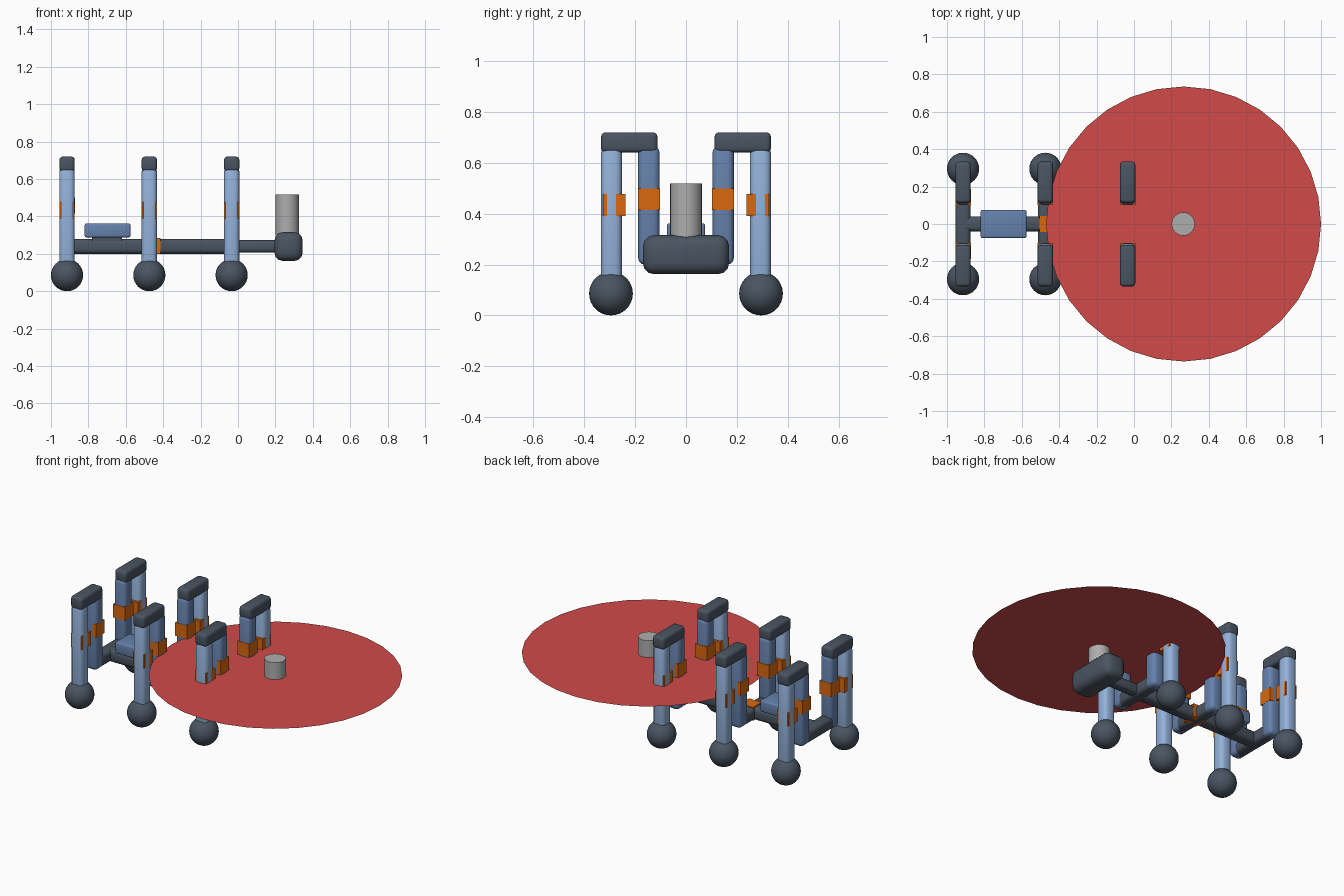
import bpy, bmesh, math
from mathutils import Matrix

if "Cube" in bpy.data.objects:
    bpy.data.objects.remove(bpy.data.objects["Cube"])


def material(name, rgb):
    m = bpy.data.materials.new(name)
    m.diffuse_color = (*rgb, 1)
    m.use_nodes = True
    m.node_tree.nodes["Principled BSDF"].inputs["Base Color"].default_value = m.diffuse_color
    return m


DARK = material("dark slate", (0.068, 0.089, 0.119))
BLUE = material("steel blue", (0.133, 0.223, 0.42))
LIGHT = material("light blue", (0.296, 0.448, 0.71))
ORANGE = material("orange", (0.70, 0.14, 0.005))
GREY = material("grey", (0.42, 0.42, 0.42))
RED = material("red", (0.637, 0.068, 0.068))


def finish(bm, name, mat, smooth=True):
    bmesh.ops.recalc_face_normals(bm, faces=bm.faces)
    mesh = bpy.data.meshes.new(name)
    bm.to_mesh(mesh)
    bm.free()
    mesh.materials.append(mat)
    ob = bpy.data.objects.new(name, mesh)
    bpy.context.collection.objects.link(ob)
    if smooth:
        bpy.context.view_layer.objects.active = ob
        bpy.ops.object.select_all(action='DESELECT')
        ob.select_set(True)
        bpy.ops.object.shade_smooth_by_angle(angle=math.radians(35))
    return ob


def box(name, mat, x, y, z, bevel=0.0):
    """Rounded box given by (min, max) on each axis."""
    bm = bmesh.new()
    size = [b - a for a, b in (x, y, z)]
    mid = [(a + b) / 2 for a, b in (x, y, z)]
    bmesh.ops.create_cube(bm, size=1, matrix=Matrix.Translation(mid) @ Matrix.Diagonal((*size, 1)))
    if bevel:
        bmesh.ops.bevel(bm, geom=bm.edges[:], offset=bevel, segments=3,
                        profile=0.5, affect='EDGES')
    return finish(bm, name, mat, bevel > 0)


def around(c, half):
    return (c - half, c + half)


# Six legs, each an inner post, a top bridge, an outer post and a ball foot
for row, lx in zip(("rear", "middle", "front"), (-0.914, -0.474, -0.034)):
    for side, s in (("right", -1), ("left", 1)):
        tag = f"{row}_{side}"
        box(tag + "_inner_post", BLUE, around(lx, 0.041), around(s * 0.146, 0.042), (0.2, 0.665), 0.024)
        box(tag + "_inner_band", ORANGE, around(lx, 0.0415), around(s * 0.145, 0.043), (0.415, 0.50))
        box(tag + "_outer_post", LIGHT, around(lx, 0.041), around(s * 0.293, 0.041), (0.09, 0.665), 0.026)
        box(tag + "_outer_band", ORANGE, around(lx, 0.0402), around(s * 0.282, 0.044), (0.39, 0.478))
        box(tag + "_bridge", DARK, around(lx, 0.041), around(s * 0.223, 0.111), (0.64, 0.72), 0.018)
        bm = bmesh.new()
        bmesh.ops.create_uvsphere(bm, u_segments=32, v_segments=16, radius=0.086,
                                  matrix=Matrix.Translation((lx, s * 0.295, 0.086)))
        finish(bm, tag + "_foot", DARK)
    # Crossbar joining the pair to the spine
    box(row + "_crossbar", DARK, around(lx, 0.04), (-0.17, 0.17), (0.2, 0.28), 0.024)

# Spine, neck and middle joint band
box("spine", DARK, (-0.95, 0.0), (-0.04, 0.04), (0.2, 0.28), 0.024)
box("neck", DARK, (-0.03, 0.25), (-0.033, 0.033), (0.207, 0.273), 0.02)
box("spine_band", ORANGE, (-0.505, -0.415), (-0.044, 0.044), (0.2, 0.285))

# Battery pack on the spine
box("battery_pack", BLUE, (-0.82, -0.575), (-0.075, 0.075), (0.288, 0.362), 0.01)
box("pack_mount", DARK, (-0.78, -0.62), (-0.035, 0.035), (0.26, 0.292))

# Head with sensor cylinder
box("head", DARK, (0.195, 0.346), (-0.17, 0.17), (0.162, 0.316), 0.045)
bm = bmesh.new()
bmesh.ops.create_cone(bm, cap_ends=True, segments=32, radius1=0.062, radius2=0.062,
                      depth=0.216, matrix=Matrix.Translation((0.263, 0, 0.41)))
finish(bm, "sensor", GREY)

# Paper-thin scanning disc through the sensor
bm = bmesh.new()
bmesh.ops.create_circle(bm, cap_ends=True, segments=32, radius=0.735,
                        matrix=Matrix.Translation((0.265, 0, 0.41)))
disc = finish(bm, "scan_disc", RED, False)
if disc.data.polygons[0].normal.z < 0:
    disc.data.flip_normals()
